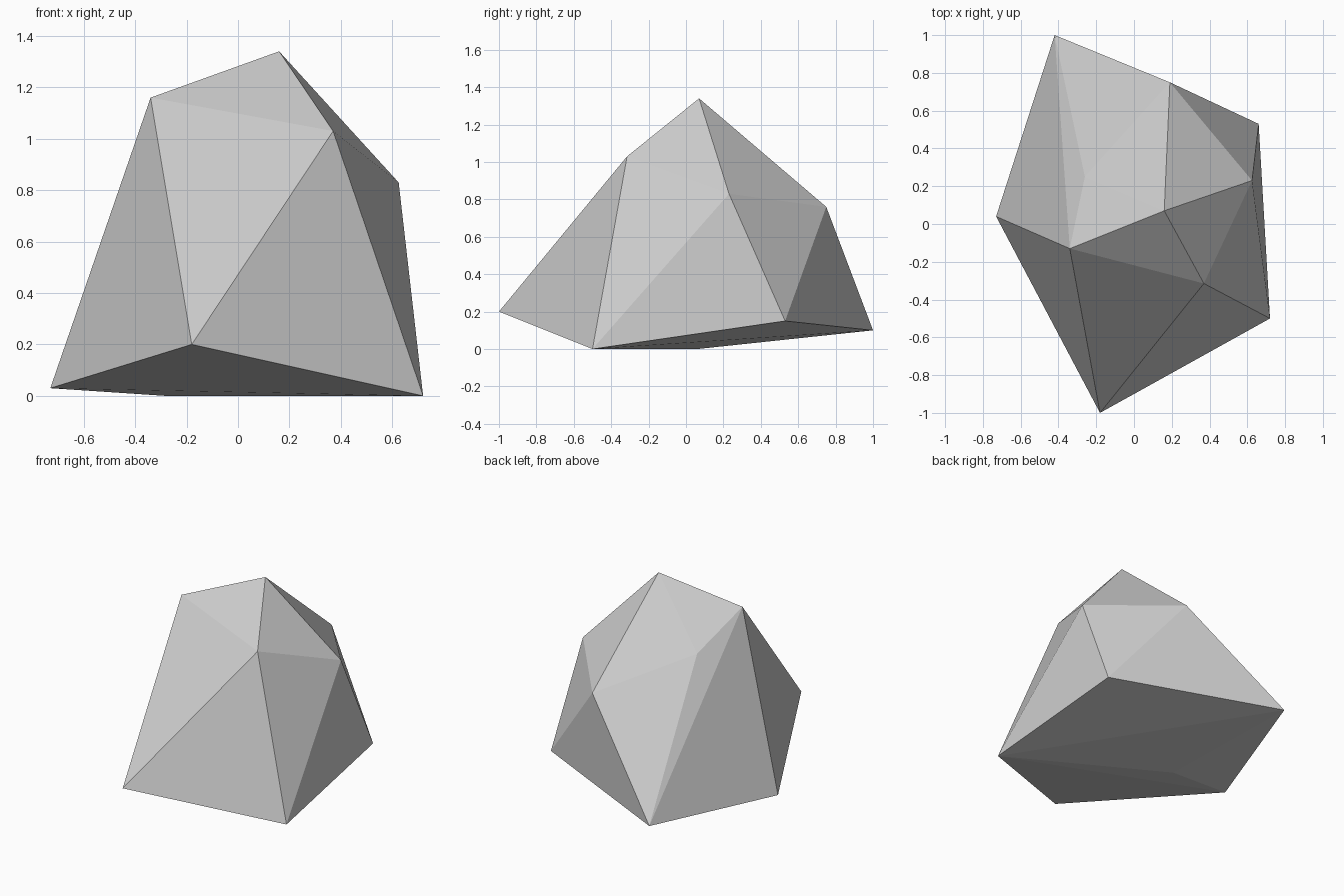
import bpy
import bmesh

# Remove the default cube
cube = bpy.data.objects.get("Cube")
if cube:
    bpy.data.objects.remove(cube, do_unlink=True)


def flat_material(name, colour):
    mat = bpy.data.materials.new(name)
    mat.use_nodes = True
    mat.diffuse_color = colour
    mat.node_tree.nodes["Principled BSDF"].inputs["Base Color"].default_value = colour
    return mat


def hull_object(name, points, mat):
    """Wrap a set of corner points in a faceted convex shell."""
    bm = bmesh.new()
    for p in points:
        bm.verts.new(p)
    bmesh.ops.convex_hull(bm, input=bm.verts[:])
    bmesh.ops.recalc_face_normals(bm, faces=bm.faces[:])
    mesh = bpy.data.meshes.new(name)
    bm.to_mesh(mesh)
    bm.free()
    mesh.materials.append(mat)
    obj = bpy.data.objects.new(name, mesh)
    bpy.context.scene.collection.objects.link(obj)
    return obj


stone_grey = flat_material("stone grey", (0.6, 0.6, 0.6, 1))

# Corners of the boulder, from the ground up
base = [(-0.28, 0.06, 0), (0.72, -0.5, 0), (-0.73, 0.04, 0.03),
        (-0.42, 1, 0.1), (0.66, 0.53, 0.15), (-0.18, -1, 0.2)]
shoulders = [(0.19, 0.75, 0.76), (0.625, 0.23, 0.83),
             (-0.26, 0.25, 0.96), (0.37, -0.315, 1.03)]
crown = [(-0.34, -0.13, 1.16), (0.16, 0.07, 1.34)]

hull_object("rock", base + shoulders + crown, stone_grey)
